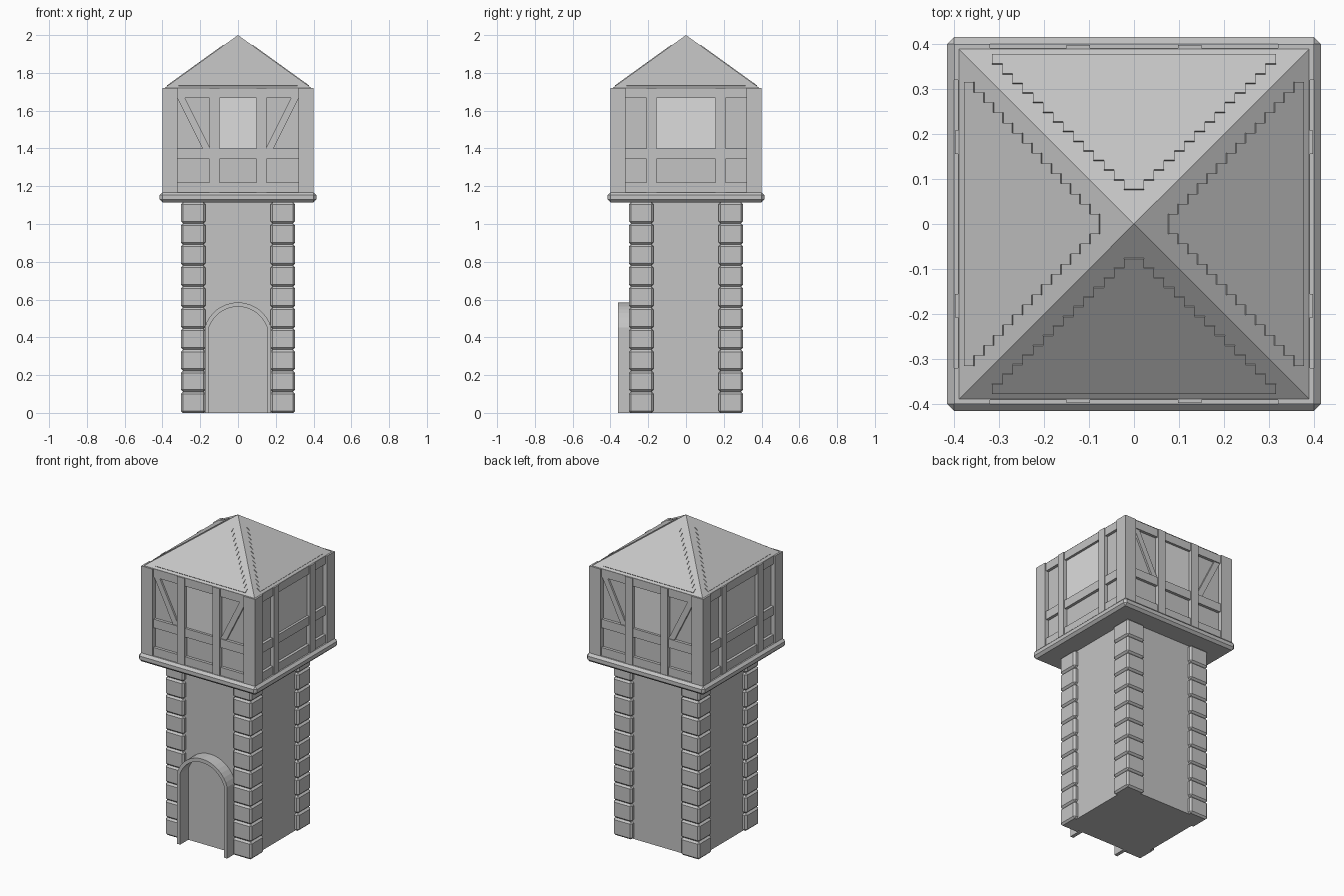
import bpy, bmesh, math
from mathutils import Matrix, Vector

if "Cube" in bpy.data.objects:
    bpy.data.objects.remove(bpy.data.objects["Cube"])


def material(name, v):
    m = bpy.data.materials.new(name)
    m.diffuse_color = (v, v, v, 1)
    m.use_nodes = True
    m.node_tree.nodes["Principled BSDF"].inputs["Base Color"].default_value = m.diffuse_color
    return m


STONE = material("mid grey", 0.55)
PANE = material("pale grey", 0.72)


def finish(name, bm, mat=STONE):
    bmesh.ops.recalc_face_normals(bm, faces=bm.faces)
    me = bpy.data.meshes.new(name)
    bm.to_mesh(me)
    bm.free()
    me.materials.append(mat)
    ob = bpy.data.objects.new(name, me)
    bpy.context.collection.objects.link(ob)
    return ob


def add_box(bm, x0, x1, y0, y1, z0, z1, rot=0.0, bevel=0.0):
    """Axis-aligned box, then turned about the z axis."""
    b = bmesh.new()
    bmesh.ops.create_cube(b, size=1)
    for v in b.verts:
        v.co = Vector(((x0 + x1) / 2 + v.co.x * (x1 - x0),
                       (y0 + y1) / 2 + v.co.y * (y1 - y0),
                       (z0 + z1) / 2 + v.co.z * (z1 - z0)))
    if bevel:
        bmesh.ops.bevel(b, geom=b.edges[:], offset=bevel, segments=1,
                        profile=0.5, affect='EDGES')
    b.transform(Matrix.Rotation(rot, 4, 'Z'))
    tmp = bpy.data.meshes.new("tmp")
    b.to_mesh(tmp)
    b.free()
    bm.from_mesh(tmp)
    bpy.data.meshes.remove(tmp)


def add_prism(bm, pts, offset, rot=0.0):
    """Closed outline extruded by an offset vector, turned about z."""
    r = Matrix.Rotation(rot, 3, 'Z')
    a = [bm.verts.new(r @ Vector(p)) for p in pts]
    b = [bm.verts.new(r @ (Vector(p) + Vector(offset))) for p in pts]
    bm.faces.new(a)
    bm.faces.new(b[::-1])
    n = len(a)
    for i in range(n):
        j = (i + 1) % n
        bm.faces.new((a[i], b[i], b[j], a[j]))


QUARTERS = [i * math.pi / 2 for i in range(4)]

# Stone shaft
bm = bmesh.new()
add_box(bm, -0.278, 0.278, -0.278, 0.278, 0, 1.13)
finish("tower_shaft", bm)

# Corner blocks, ten on each corner
bm = bmesh.new()
for a in QUARTERS:
    for i in range(10):
        add_box(bm, 0.172, 0.303, -0.303, -0.172,
                i * 0.1115, (i + 1) * 0.1115, a, 0.011)
finish("corner_blocks", bm)

# Door surround
def arch(half, spring, top):
    rise = top - spring
    r = (half * half + rise * rise) / (2 * rise)
    cz = top - r
    t = math.atan2(half, spring - cz)
    arc = [(r * math.sin(k), -0.36, cz + r * math.cos(k))
           for k in (-t + 2 * t * i / 16 for i in range(17))]
    return [(-half, -0.36, 0)] + arc + [(half, -0.36, 0)]


bm = bmesh.new()
outline = arch(0.176, 0.452, 0.585) + arch(0.154, 0.452, 0.562)[::-1]
add_prism(bm, outline, (0, 0.09, 0))
finish("door_surround", bm)

# Ledge under the upper room
bm = bmesh.new()
add_box(bm, -0.415, 0.415, -0.415, 0.415, 1.115, 1.168, 0, 0.015)
finish("ledge", bm)

# Upper room walls
bm = bmesh.new()
add_box(bm, -0.373, 0.373, -0.373, 0.373, 1.16, 1.72)
finish("upper_walls", bm)

# Timber frame: posts, studs, rails and braces
posts, studs, rails, braces, panes = (bmesh.new() for _ in range(5))
for k, a in enumerate(QUARTERS):
    inner, outer = ((0.098, 0.15), (0.155, 0.208))[k % 2]
    inner, outer = ((0.098, 0.15) if k % 2 == 0 else (0.155, 0.208))
    add_box(posts, 0.32, 0.40, -0.40, -0.32, 1.16, 1.72, a)
    for s in (-1, 1):
        x0, x1 = sorted((s * inner, s * outer))
        add_box(studs, x0, x1, -0.398, -0.36, 1.16, 1.72, a)
        if k % 2 == 0:
            # brace from outer top to inner bottom
            add_prism(braces, [(s * 0.325, -0.385, 1.675), (s * 0.285, -0.385, 1.675),
                               (s * 0.145, -0.385, 1.395), (s * 0.185, -0.385, 1.395)],
                      (0, 0.02, 0), a)
    for z0, z1 in ((1.16, 1.22), (1.345, 1.40), (1.668, 1.72)):
        add_box(rails, -0.33, 0.33, -0.391, -0.36, z0, z1, a)
    add_box(panes, -inner, inner, -0.376, -0.37, 1.40, 1.668, a)
finish("corner_posts", posts)
finish("wall_studs", studs)
finish("wall_rails", rails)
finish("wall_braces", braces)
finish("window_panes", panes, PANE)

# Pyramid roof
bm = bmesh.new()
base = [bm.verts.new((x, y, 1.719)) for x, y in
        ((-0.39, -0.39), (0.39, -0.39), (0.39, 0.39), (-0.39, 0.39))]
tip = bm.verts.new((0, 0, 2.0))
bm.faces.new(base)
for i in range(4):
    bm.faces.new((base[i], base[(i + 1) % 4], tip))
finish("roof", bm)

# Thin stepped shingle field on each roof slope
bm = bmesh.new()
rows = 14
half_side = []
for i in range(rows):
    w = 0.315 - i * (0.315 - 0.022) / (rows - 1)
    for d in (0.375 - 0.30 * i / rows, 0.375 - 0.30 * (i + 1) / rows):
        half_side.append((w, -d, 2.0 - d * 0.281 / 0.39 - 0.001))
field = half_side + [(-x, y, z) for x, y, z in reversed(half_side)]
for a in QUARTERS:
    add_prism(bm, field, (0, -0.0027, 0.0038), a)
finish("roof_shingles", bm)
